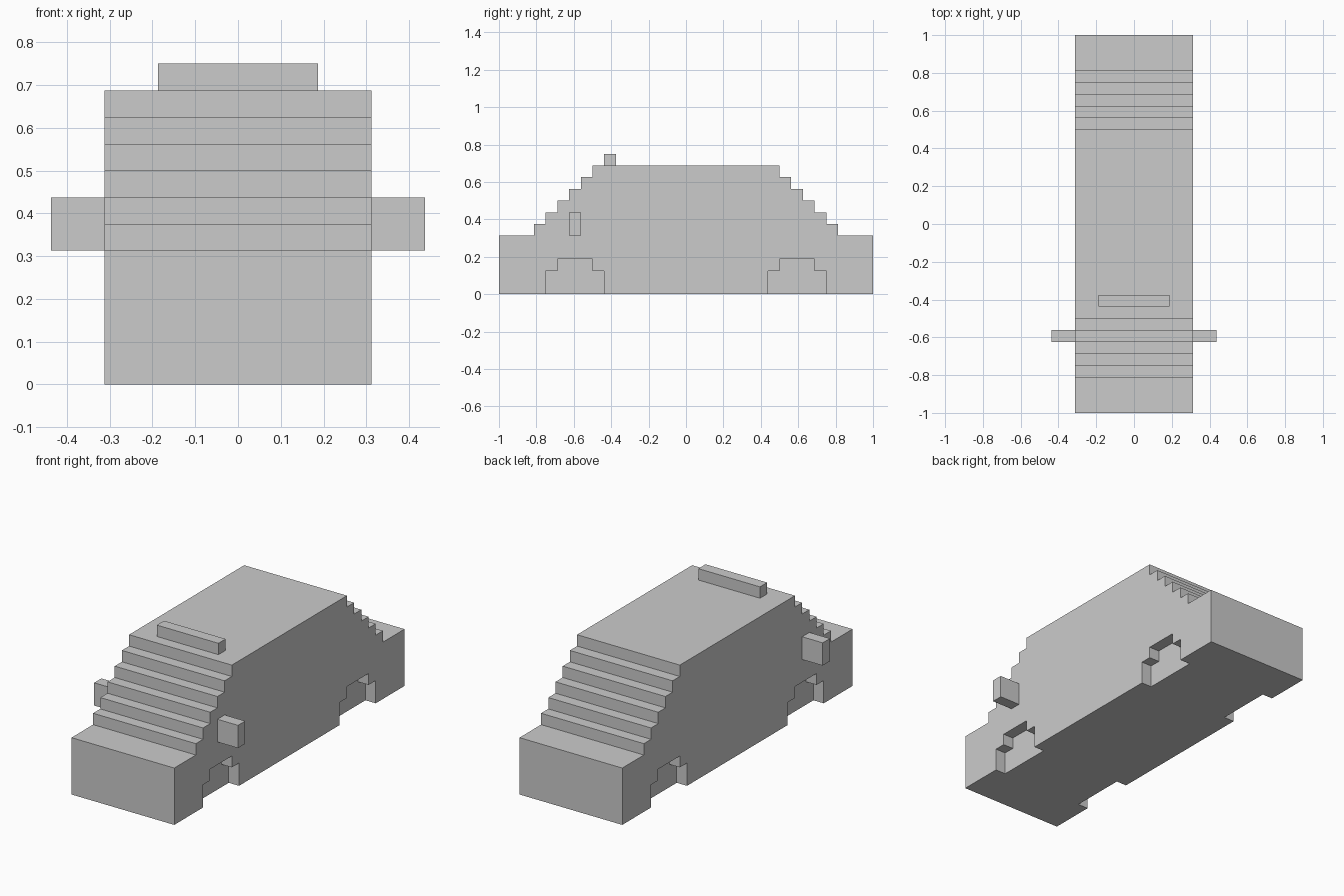
import bpy, bmesh

if "Cube" in bpy.data.objects:
    bpy.data.objects.remove(bpy.data.objects["Cube"])

U = 1 / 16  # the model sits on a grid of sixteenths


def extrude_profiles(name, pieces):
    """Each piece: (y/z outline, x start, x end) in grid units."""
    bm = bmesh.new()
    for outline, x0, x1 in pieces:
        face = bm.faces.new([bm.verts.new((x0 * U, y * U, z * U)) for y, z in outline])
        ext = bmesh.ops.extrude_face_region(bm, geom=[face])["geom"]
        verts = [g for g in ext if isinstance(g, bmesh.types.BMVert)]
        bmesh.ops.translate(bm, verts=verts, vec=((x1 - x0) * U, 0, 0))
    bmesh.ops.recalc_face_normals(bm, faces=bm.faces[:])
    mesh = bpy.data.meshes.new(name)
    bm.to_mesh(mesh)
    bm.free()
    obj = bpy.data.objects.new(name, mesh)
    bpy.context.collection.objects.link(obj)
    return obj


def rect(y0, y1, z0, z1):
    return [(y0, z0), (y1, z0), (y1, z1), (y0, z1)]


# Car body: bonnet, stepped windscreen, roof, mirrored to the back
front = [(-16, 0), (-16, 5)]
for i in range(6):
    front += [(-13 + i, 5 + i), (-13 + i, 6 + i)]
body = extrude_profiles("car_body", [(front + [(-y, z) for y, z in reversed(front)], -5, 5)])

# Stepped wheel arches, one grid unit deep on each side
arch = [(-12, -1), (-12, 2), (-11, 2), (-11, 3), (-8, 3), (-8, 2), (-7, 2), (-7, -1)]
arches = [arch, [(-y, z) for y, z in arch]]
cutter = extrude_profiles("wheel_arch_cutter",
                          [(a, s * 4, s * 6) for a in arches for s in (-1, 1)])
cutter.hide_render = True
cutter.hide_viewport = True
cutter.display_type = 'WIRE'
mod = body.modifiers.new("wheel_arches", 'BOOLEAN')
mod.operation = 'DIFFERENCE'
mod.solver = 'EXACT'
mod.object = cutter

# Wing mirrors
for side, s in (("left", -1), ("right", 1)):
    extrude_profiles(side + "_wing_mirror", [(rect(-10, -9, 5, 7), s * 5, s * 7)])

# Roof sign bar
extrude_profiles("roof_bar", [(rect(-7, -6, 11, 12), -3, 3)])
